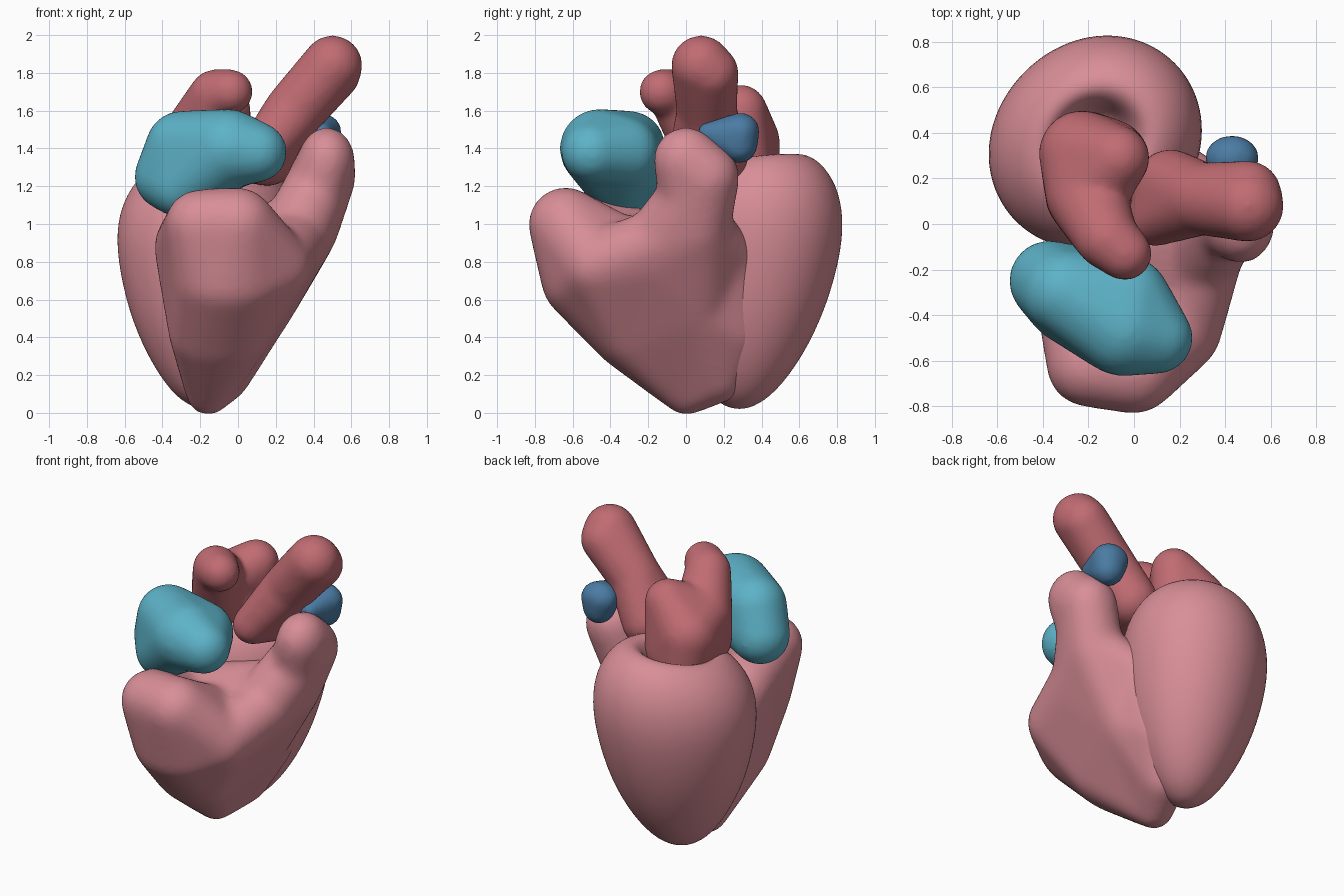
import bpy, bmesh, math
from mathutils import Vector

cube = bpy.data.objects.get("Cube")
if cube:
    bpy.data.objects.remove(cube, do_unlink=True)


def material(name, *rgb):
    mat = bpy.data.materials.new(name)
    mat.use_nodes = True
    colour = (*rgb, 1)
    mat.diffuse_color = colour
    shader = next(n for n in mat.node_tree.nodes if n.type == 'BSDF_PRINCIPLED')
    shader.inputs["Base Color"].default_value = colour
    return mat


pink = material("muscle pink", 0.69, 0.27, 0.31)
red = material("artery red", 0.53, 0.15, 0.17)
teal = material("atrium teal", 0.11, 0.45, 0.58)
blue = material("vessel blue", 0.07, 0.2, 0.37)


def add_object(name, bm, mat):
    bmesh.ops.recalc_face_normals(bm, faces=bm.faces[:])
    for face in bm.faces:
        face.smooth = True
    mesh = bpy.data.meshes.new(name)
    bm.to_mesh(mesh)
    bm.free()
    mesh.materials.append(mat)
    ob = bpy.data.objects.new(name, mesh)
    bpy.context.scene.collection.objects.link(ob)
    return ob


# Unit ball used as the template for every soft lobe
template = bmesh.new()
bmesh.ops.create_icosphere(template, subdivisions=3, radius=1)
BALL = [v.co.copy() for v in template.verts]
template.free()


def soft_body(name, mat, hulls, relax=14, pad=0.01, **lobes):
    """Stretch skins over groups of lobes, fuse them and relax the result.
    A lobe is x, y, z, radius and an optional sideways stretch."""
    bm = bmesh.new()
    for group in hulls.split():
        verts = []
        for key in group:
            x, y, z, radius, *stretch = lobes[key]
            radius += pad
            wide = radius * stretch[0] if stretch else radius
            for p in BALL:
                spot = (x + p.x * wide, y + p.y * radius, z + p.z * radius)
                verts.append(bm.verts.new(spot))
        bmesh.ops.convex_hull(bm, input=verts)
    loose = [v for v in bm.verts if not v.link_faces]
    bmesh.ops.delete(bm, geom=loose, context='VERTS')
    ob = add_object(name, bm, mat)
    fuse = ob.modifiers.new("Fuse", 'REMESH')
    fuse.mode = 'VOXEL'
    fuse.voxel_size = 0.018
    fuse.use_smooth_shade = True
    smooth = ob.modifiers.new("Relax", 'SMOOTH')
    smooth.factor = 0.5
    smooth.iterations = relax


# Back chamber: tapered cup with a rolled rim and a hollow in the top
SEGMENTS = 32
profile = [  # height, radius
    (0.03, 0.07), (0.1, 0.18), (0.3, 0.31), (0.55, 0.41), (0.85, 0.47),
    (1.05, 0.47), (1.2, 0.42), (1.31, 0.33), (1.35, 0.23),
    (1.28, 0.17), (1.15, 0.13),
]
bm = bmesh.new()
loops = []
for height, radius in profile:
    # The cup leans back as it rises, and its rim climbs to the back left
    centre_y = 0.28 + 0.1 * min(height, 0.8)
    loop = []
    for step in range(SEGMENTS):
        angle = math.tau * step / SEGMENTS
        reach = radius * (1 + 0.06 * math.sin(2 * angle))
        dx, dy = reach * math.cos(angle), reach * math.sin(angle)
        tilt = 0.1 * (dx + dy) * max(0, height - 0.3)
        loop.append(bm.verts.new((dx - 0.17, centre_y + dy, height + tilt)))
    loops.append(loop)
for lower, upper in zip(loops, loops[1:]):
    for step in range(SEGMENTS):
        following = (step + 1) % SEGMENTS
        bm.faces.new((lower[step], lower[following],
                      upper[following], upper[step]))
for loop in (loops[0], loops[-1]):
    centre = sum((v.co for v in loop), Vector()) / SEGMENTS
    tip = bm.verts.new(centre - Vector((0, 0, 0.01)))
    for step in range(SEGMENTS):
        bm.faces.new((loop[step], loop[(step + 1) % SEGMENTS], tip))
cup = add_object("back_chamber", bm, pink)
rounding = cup.modifiers.new("Rounding", 'SUBSURF')
rounding.levels = rounding.render_levels = 2

# Front chamber: crescent wrapped around the cup, with an upright spout
soft_body(
    "front_chamber", pink,
    "alif almf lmfgt lmgh lfti ltij mghj lhjk alkr alijk rko hko "
    "arv ruv ruw row kowx jkxi kop opq",
    relax=40, pad=0.017,
    # apex, lower belly and front belly
    a=(-0.16, 0, 0.1, 0.1),
    l=(-0.1, -0.32, 0.4, 0.15, 1.6),
    m=(-0.06, -0.56, 0.7, 0.19, 1.4),
    # front and side rim
    f=(-0.2, -0.62, 1, 0.17),
    g=(0, -0.64, 1, 0.18),
    h=(0.2, -0.47, 0.78, 0.17),
    # sunken floor
    i=(-0.25, -0.25, 0.88, 0.18),
    j=(0.05, -0.3, 0.82, 0.18),
    t=(0, -0.45, 0.8, 0.15, 1.4),
    x=(0.15, 0, 0.95, 0.14),
    k=(0.25, -0.18, 0.84, 0.18),
    # rear side, blending into the cup
    r=(0.13, 0.07, 0.55, 0.14),
    u=(0.03, 0.26, 0.45, 0.15),
    v=(-0.08, 0.18, 0.2, 0.13),
    w=(0.17, 0.24, 0.83, 0.12),
    # spout
    o=(0.36, 0.06, 0.98, 0.16),
    p=(0.45, 0.11, 1.25, 0.16),
    q=(0.47, 0, 1.34, 0.16, 0.85),
)

# Rounded atrium resting on the front rim
soft_body(
    "front_atrium", teal, "abcdg cdeg",
    a=(-0.37, -0.25, 1.25, 0.17),
    b=(-0.3, -0.35, 1.2, 0.16),
    c=(-0.3, -0.3, 1.41, 0.18),
    d=(-0.05, -0.46, 1.4, 0.2),
    e=(0.1, -0.5, 1.38, 0.15),
    g=(-0.03, -0.33, 1.38, 0.18),
)

# Saddle-shaped rear atrium sitting in the hollow of the cup
soft_body(
    "rear_atrium", red, "ab bch cdfgh cde deg",
    a=(-0.04, -0.13, 1.7, 0.11),
    b=(-0.12, -0.06, 1.68, 0.13),
    c=(-0.21, 0.13, 1.48, 0.17),
    d=(-0.23, 0.31, 1.43, 0.18),
    e=(-0.07, 0.29, 1.6, 0.13),
    f=(-0.22, 0.34, 1.25, 0.15),
    g=(-0.1, 0.3, 1.3, 0.15),
    h=(-0.23, 0.12, 1.33, 0.15),
)

# Great artery leaning up and outwards
soft_body(
    "great_artery", red, "abc cde",
    a=(0.16, 0.17, 1.36, 0.15),
    b=(0.09, 0.02, 1.33, 0.11),
    c=(0.3, 0.11, 1.6, 0.15),
    d=(0.5, 0.08, 1.84, 0.15),
    e=(0.5, 0.13, 1.8, 0.14),
)

# Small flattened vessel behind the spout
soft_body(
    "small_vessel", blue, "abc", relax=8,
    a=(0.43, 0.29, 1.49, 0.09, 1.2),
    b=(0.44, 0.12, 1.48, 0.05),
    c=(0.44, 0.28, 1.42, 0.09),
)
